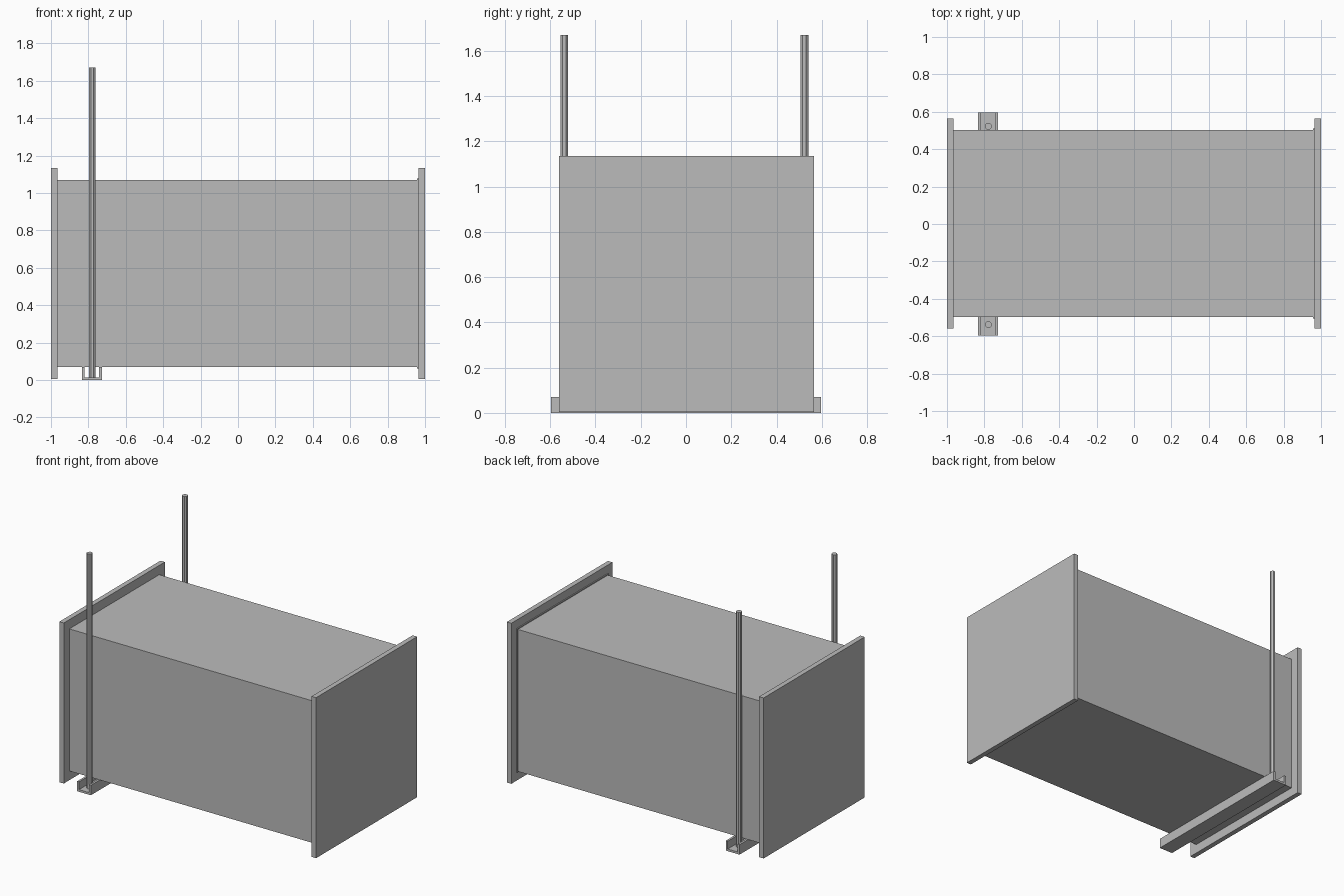
import bpy
import bmesh
from mathutils import Matrix, Vector
from math import pi

cube = bpy.data.objects.get("Cube")
if cube:
    bpy.data.objects.remove(cube, do_unlink=True)

# Single bare metal colour
GREY = (0.5, 0.5, 0.5, 1)
metal = bpy.data.materials.new("sheet metal grey")
metal.use_nodes = True
metal.diffuse_color = GREY
metal.node_tree.nodes["Principled BSDF"].inputs["Base Color"].default_value = GREY


def finish(name, bm):
    bmesh.ops.recalc_face_normals(bm, faces=bm.faces)
    mesh = bpy.data.meshes.new(name)
    bm.to_mesh(mesh)
    bm.free()
    mesh.materials.append(metal)
    obj = bpy.data.objects.new(name, mesh)
    bpy.context.collection.objects.link(obj)
    return obj


def box(name, low, high):
    low, high = Vector(low), Vector(high)
    bm = bmesh.new()
    place = Matrix.Translation((low + high) / 2) @ Matrix.Diagonal((*(high - low), 1))
    bmesh.ops.create_cube(bm, size=1, matrix=place)
    return finish(name, bm)


def rod(name, x, y, bottom, top, radius):
    bm = bmesh.new()
    place = Matrix.Translation((x, y, (bottom + top) / 2)) @ Matrix.Rotation(pi / 8, 4, "Z")
    bmesh.ops.create_cone(bm, cap_ends=True, segments=8, radius1=radius,
                          radius2=radius, depth=top - bottom, matrix=place)
    return finish(name, bm)


# Duct body with a thin collar beside the left flange
box("duct_body", (-0.965, -0.498, 0.07), (0.965, 0.502, 1.07))
box("duct_collar", (0.958, -0.506, 0.063), (0.966, 0.51, 1.077))

# Square end flanges
for side, x in (("right", -1), ("left", 0.965)):
    box(side + "_flange", (x, -0.56, 0.005), (x + 0.035, 0.565, 1.135))

# U-shaped support channel running under the duct
X0, X1, WALL, HEIGHT = -0.835, -0.728, 0.015, 0.07
profile = [(X0, 0), (X1, 0), (X1, HEIGHT), (X1 - WALL, HEIGHT),
           (X1 - WALL, WALL), (X0 + WALL, WALL), (X0 + WALL, HEIGHT), (X0, HEIGHT)]
bm = bmesh.new()
face = bm.faces.new([bm.verts.new((x, -0.597, z)) for x, z in profile])
swept = bmesh.ops.extrude_face_region(bm, geom=[face])["geom"]
bmesh.ops.translate(bm, vec=(0, 1.194, 0),
                    verts=[v for v in swept if isinstance(v, bmesh.types.BMVert)])
finish("support_channel", bm)

# Hanger rods standing in the channel
for side, y in (("front", -0.538), ("back", 0.523)):
    rod(side + "_hanger_rod", -0.779, y, 0.012, 1.67, 0.019)
